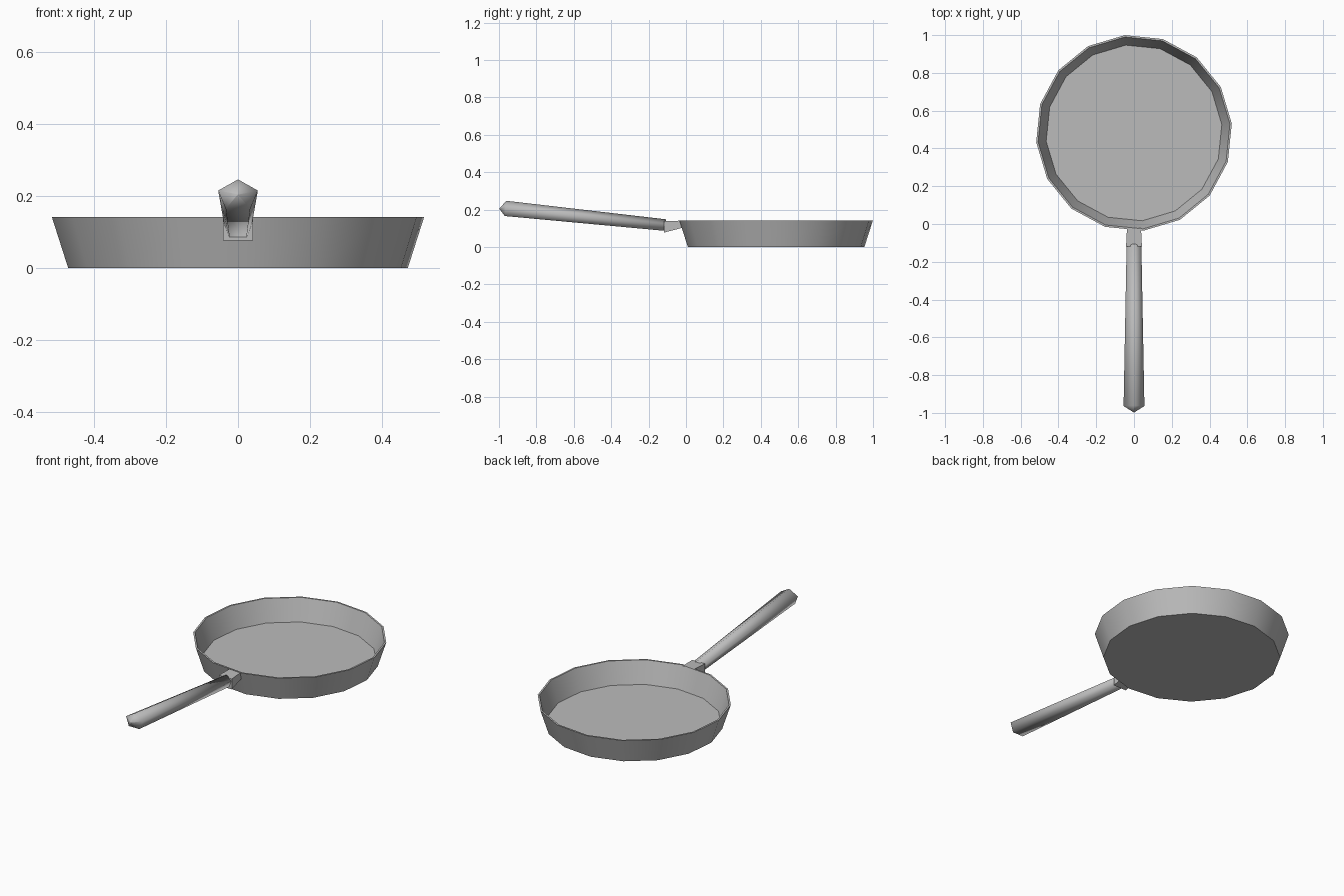
import bpy
import bmesh
from math import radians, sin, cos, pi

old = bpy.data.objects.get("Cube")
if old:
    bpy.data.objects.remove(old, do_unlink=True)

steel = bpy.data.materials.new("grey steel")
steel.use_nodes = True
GREY = (0.5, 0.5, 0.5, 1)
steel.diffuse_color = GREY
steel.node_tree.nodes["Principled BSDF"].inputs["Base Color"].default_value = GREY


def loft(name, rings, sharp_angle):
    """Skin a list of equal-length point rings and cap both ends."""
    bm = bmesh.new()
    loops = [[bm.verts.new(p) for p in ring] for ring in rings]
    n = len(loops[0])
    for a, b in zip(loops, loops[1:]):
        for i in range(n):
            j = (i + 1) % n
            bm.faces.new((a[i], a[j], b[j], b[i]))
    for end in (loops[0], loops[-1]):
        bm.faces.new(end)
    bmesh.ops.recalc_face_normals(bm, faces=bm.faces)
    mesh = bpy.data.meshes.new(name)
    bm.to_mesh(mesh)
    bm.free()
    mesh.materials.append(steel)
    obj = bpy.data.objects.new(name, mesh)
    bpy.context.collection.objects.link(obj)
    bpy.ops.object.select_all(action='DESELECT')
    obj.select_set(True)
    bpy.context.view_layer.objects.active = obj
    bpy.ops.object.shade_smooth_by_angle(angle=radians(sharp_angle))
    return obj


# Pan bowl: sixteen-sided flared wall with a thin rim and raised inner floor
def bowl_ring(r, z):
    turn = radians(5.4)
    return [(r * cos(turn + i * pi / 8), 0.482 + r * sin(turn + i * pi / 8), z)
            for i in range(16)]


loft("pan_bowl", [bowl_ring(0.474, 0), bowl_ring(0.52, 0.143),
                  bowl_ring(0.51, 0.143), bowl_ring(0.467, 0.018)], 30)


# Handle: tapered five-sided grip, ridge upwards, tilted, with a pointed end
def grip_ring(y, z, rx, rz, lean=0.1):
    ring = []
    for i in range(5):
        a = i * 2 * pi / 5
        dz = rz * cos(a)
        ring.append((rx * sin(a), y + lean * dz, z + dz))
    return ring


loft("handle", [grip_ring(-0.11, 0.114, 0.041, 0.034),
                grip_ring(-0.965, 0.202, 0.058, 0.045),
                grip_ring(-0.998, 0.205, 0.001, 0.001)], 180)


# Socket: tapered block joining the handle to the bowl
def block_ring(y, w, low, high):
    return [(-w, y, low), (w, y, low), (w, y, high), (-w, y, high)]


loft("handle_socket", [block_ring(-0.118, 0.042, 0.077, 0.138),
                       block_ring(-0.022, 0.037, 0.102, 0.141)], 30)
